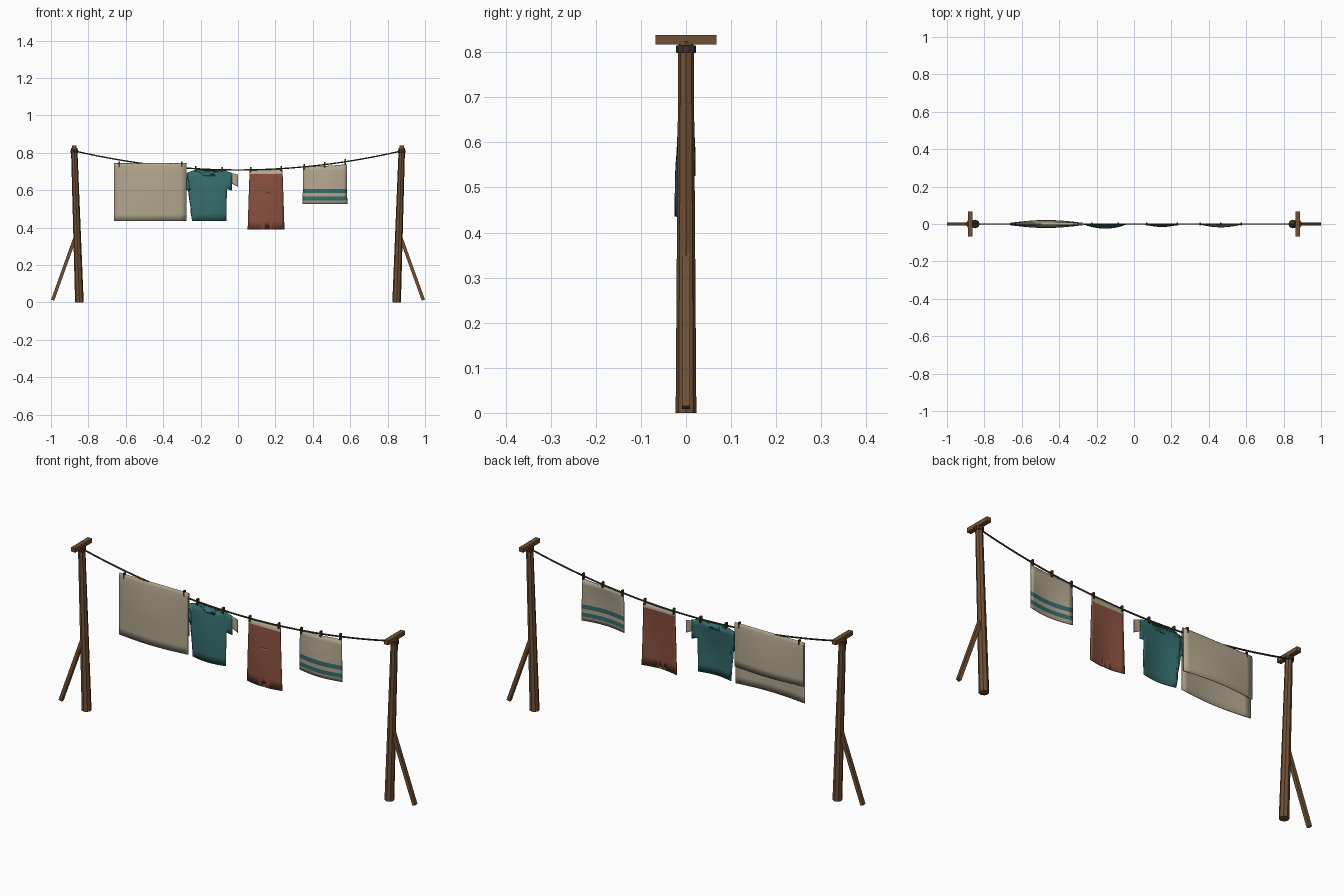
import bpy, bmesh, math
from mathutils import Vector

if "Cube" in bpy.data.objects:
    bpy.data.objects.remove(bpy.data.objects["Cube"])


def material(name, rgb):
    m = bpy.data.materials.new(name)
    m.diffuse_color = (*rgb, 1)
    m.use_nodes = True
    m.node_tree.nodes["Principled BSDF"].inputs["Base Color"].default_value = m.diffuse_color
    return m


WOOD = material("wood", (0.16, 0.08, 0.035))
DARK = material("dark_wood", (0.06, 0.035, 0.022))
ROPE = material("rope", (0.05, 0.035, 0.025))
LINEN = material("linen", (0.44, 0.38, 0.27))
TEAL = material("teal", (0.035, 0.15, 0.15))
RUST = material("rust", (0.25, 0.08, 0.05))


def finish(name, bm, mats, thick=0, smooth=False):
    me = bpy.data.meshes.new(name)
    bm.to_mesh(me)
    bm.free()
    ob = bpy.data.objects.new(name, me)
    bpy.context.collection.objects.link(ob)
    for m in mats:
        me.materials.append(m)
    for p in me.polygons:
        p.use_smooth = smooth
    if thick:
        mod = ob.modifiers.new("thickness", "SOLIDIFY")
        mod.thickness, mod.offset = thick, 0
    return ob


def rod(name, a, b, r1, r2, sides, mat):
    # tapered prism between two points
    a, b = Vector(a), Vector(b)
    bm = bmesh.new()
    bmesh.ops.create_cone(bm, cap_ends=True, segments=sides, radius1=r1,
                          radius2=r2, depth=(b - a).length)
    if sides == 4:
        bmesh.ops.rotate(bm, verts=bm.verts,
                         matrix=Vector((1, 0)).to_3d().to_track_quat('X', 'Z').to_matrix())
        for v in bm.verts:
            x, y = v.co.x, v.co.y
            c = math.sqrt(0.5)
            v.co.x, v.co.y = c * (x - y), c * (x + y)
    ang = math.atan2(b.x - a.x, b.z - a.z)
    for v in bm.verts:
        x, z = v.co.x, v.co.z
        v.co.x = x * math.cos(ang) + z * math.sin(ang)
        v.co.z = z * math.cos(ang) - x * math.sin(ang)
        v.co += (a + b) / 2
    return finish(name, bm, [mat])


def box(name, centre, size, mat):
    bm = bmesh.new()
    bmesh.ops.create_cube(bm, size=1)
    for v in bm.verts:
        v.co = Vector(centre) + Vector(c * s for c, s in zip(v.co, size))
    return finish(name, bm, [mat])


def rope_z(x):
    return 0.708 + 0.102 * (x / 0.875) ** 2


def cloth(name, outline, billow, mats, pick=lambda x, z: 0, cuts=()):
    # flat outline in xz, sliced into a grid and billowed towards the front
    bm = bmesh.new()
    bm.faces.new([bm.verts.new((x, 0, z)) for x, z in outline])
    bmesh.ops.triangulate(bm, faces=bm.faces[:])
    xs, zs = [p[0] for p in outline], [p[1] for p in outline]
    x0, x1, z0, z1 = min(xs), max(xs), min(zs), max(zs)
    planes = [((x0 + (x1 - x0) * i / 10, 0, 0), (1, 0, 0)) for i in range(1, 10)]
    planes += [((0, 0, z0 + (z1 - z0) * i / 7), (0, 0, 1)) for i in range(1, 7)]
    planes += [((0, 0, z), (0, 0, 1)) for z in cuts]
    for co, no in planes:
        bmesh.ops.bisect_plane(bm, geom=bm.verts[:] + bm.edges[:] + bm.faces[:],
                               plane_co=co, plane_no=no, dist=1e-5)
    for f in bm.faces:
        c = f.calc_center_median()
        f.material_index = pick(c.x, c.z)
    for v in bm.verts:
        u, d = (v.co.x - x0) / (x1 - x0), (z1 - v.co.z) / (z1 - z0)
        v.co.y = -billow * math.sin(math.pi * u) * math.sin(min(d * 1.3, 1) * math.pi / 2)
    bmesh.ops.recalc_face_normals(bm, faces=bm.faces)
    return finish(name, bm, mats, 0.004, True)


# posts with collars, crossbars and braces
for side, s in (("left", -1), ("right", 1)):
    rod(side + "_post", (s * 0.848, 0, 0), (s * 0.876, 0, 0.825), 0.023, 0.017, 8, WOOD)
    rod(side + "_collar", (s * 0.8755, 0, 0.799), (s * 0.876, 0, 0.815), 0.022, 0.022, 10, DARK)
    box(side + "_crossbar", (s * 0.876, 0, 0.828), (0.024, 0.136, 0.021), WOOD)
    rod(side + "_brace", (s * 0.991, 0, 0.012), (s * 0.866, 0, 0.36), 0.0125, 0.0125, 4, WOOD)

# sagging line
curve = bpy.data.curves.new("line", 'CURVE')
curve.dimensions = '3D'
curve.bevel_depth, curve.bevel_resolution = 0.004, 1
sp = curve.splines.new('POLY')
sp.points.add(32)
for i, p in enumerate(sp.points):
    x = -0.875 + 1.75 * i / 32
    p.co = (x, 0, rope_z(x), 1)
curve.materials.append(ROPE)
bpy.context.collection.objects.link(bpy.data.objects.new("line", curve))

# sheet folded over the line, long in front and short behind
bm = bmesh.new()
rows = []
profile = [(-1, 0.435 + 0.295 * i / 8) for i in range(9)]
profile += [(-0.7, 0.740), (0, 0.744), (0.7, 0.740)]
profile += [(1, 0.73 - 0.205 * i / 6) for i in range(7)]
for i in range(13):
    u = i / 12
    row = []
    for side, z in profile:
        d = min((0.745 - z) / 0.2, 1)
        y = side * (0.005 + 0.015 * math.sin(math.pi * u) * math.sin(d * math.pi / 2))
        row.append(bm.verts.new((-0.663 + 0.388 * u, y, z)))
    rows.append(row)
for r, q in zip(rows, rows[1:]):
    for j in range(len(profile) - 1):
        bm.faces.new((r[j], q[j], q[j + 1], r[j + 1]))
finish("sheet", bm, [LINEN], 0.003, True)

# shirt with pale cuffs, outline mirrored about its middle
cx = -0.154
half = [(0.03, 0.676), (0.032, 0.705), (0.07, 0.71), (0.122, 0.692),
        (0.122, 0.598), (0.094, 0.606), (0.092, 0.436)]
shirt = [(cx + x, z) for x, z in half] + [(cx - x, z) for x, z in reversed(half)]
cloth("shirt", shirt, 0.023, [TEAL])
for side, s in (("left", -1), ("right", 1)):
    pts = [(0.120, 0.692), (0.154, 0.682), (0.154, 0.618), (0.120, 0.636)]
    cloth(side + "_cuff", [(cx + s * x, z) for x, z in pts], 0.001, [LINEN])

# trousers with pale waistband
half = [(0.02, 0.585), (0.02, 0.39), (0.098, 0.39), (0.088, 0.71)]
cx = 0.15
trousers = [(cx + x, z) for x, z in half] + [(cx - x, z) for x, z in reversed(half)]
cloth("trousers", trousers, 0.014, [RUST, LINEN], lambda x, z: int(z > 0.685), [0.685])

# striped towel
cloth("towel", [(0.346, 0.525), (0.584, 0.525), (0.582, 0.738), (0.465, 0.729), (0.348, 0.724)],
      0.016, [LINEN, TEAL],
      lambda x, z: int(0.585 < z < 0.607 or 0.545 < z < 0.566),
      [0.585, 0.607, 0.545, 0.566])

# pegs
for i, x in enumerate((-0.635, -0.3, -0.225, -0.083, 0.068, 0.23, 0.355, 0.465, 0.574)):
    z = 0.737 if i < 2 else rope_z(x)
    box(f"peg_{i + 1}", (x, 0, z), (0.008, 0.014, 0.03), DARK)
